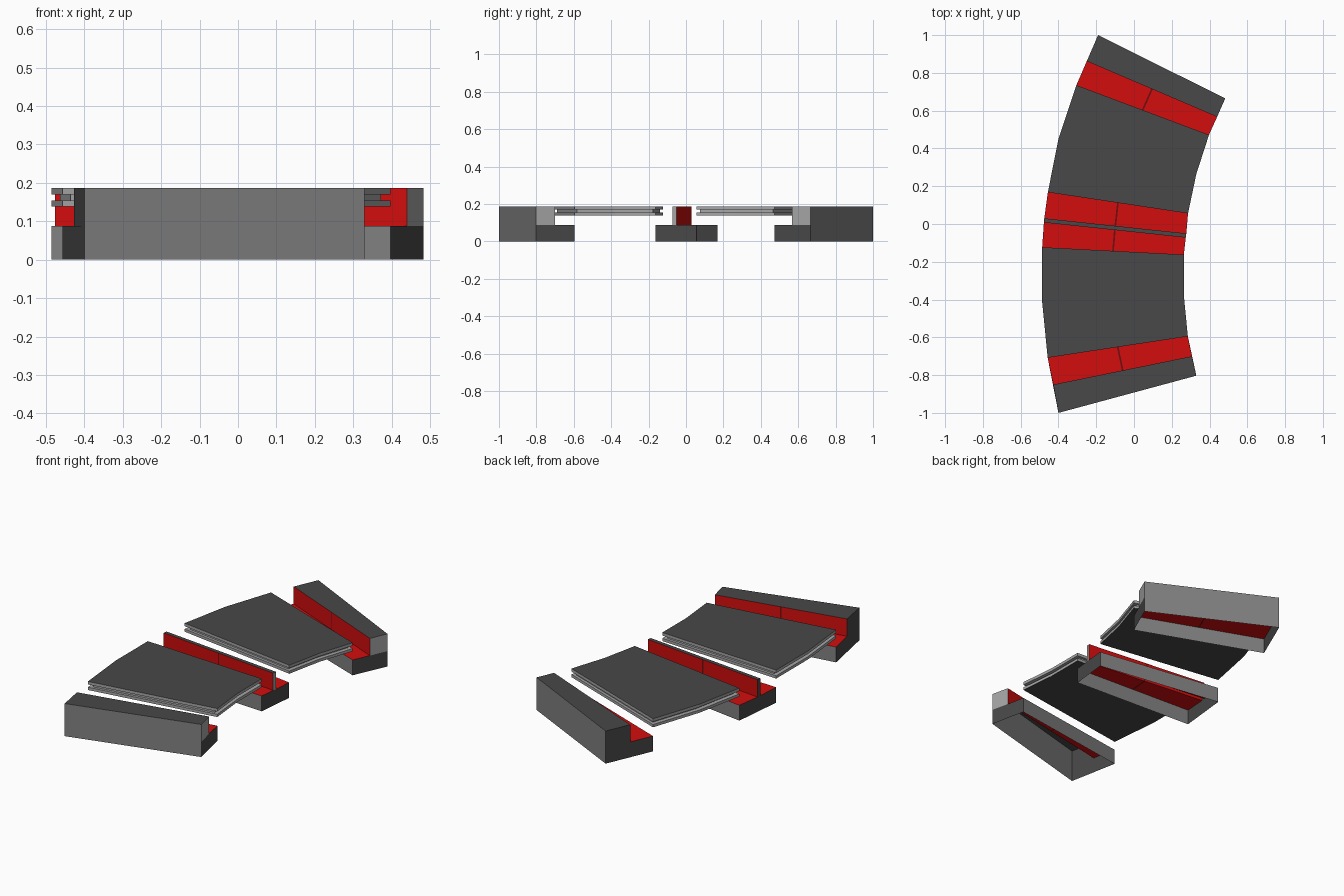
import bpy, bmesh
from mathutils import Vector

if "Cube" in bpy.data.objects:
    bpy.data.objects.remove(bpy.data.objects["Cube"])

def mat(name, c):
    m = bpy.data.materials.new(name)
    m.diffuse_color = (*c, 1)
    m.use_nodes = True
    m.node_tree.nodes["Principled BSDF"].inputs["Base Color"].default_value = m.diffuse_color
    return m

DARK, MID, LIGHT, RED, SEAM = range(5)
MATS = [mat("dark_grey", (0.065, 0.065, 0.065)), mat("mid_grey", (0.22, 0.22, 0.22)),
        mat("light_grey", (0.38, 0.38, 0.38)), mat("red", (0.65, 0.004, 0.004)),
        mat("dark_red", (0.16, 0.004, 0.004))]
TOP, LEDGE = 0.187, 0.088

def finish(name, bm):
    bmesh.ops.recalc_face_normals(bm, faces=bm.faces)
    me = bpy.data.meshes.new(name)
    bm.to_mesh(me)
    bm.free()
    for m in MATS:
        me.materials.append(m)
    ob = bpy.data.objects.new(name, me)
    bpy.context.collection.objects.link(ob)

def support(name, rails, colours, low, high):
    """Open-bottomed shell: rails run west to east, each (west, east, z)."""
    bm = bmesh.new()
    stations = [0, 0.494, 0.506, 1]          # the narrow strip is the seam in the red pads
    grid = []
    for w, e, z in rails:
        w, e = Vector((*w, z)), Vector((*e, z))
        grid.append([bm.verts.new(w.lerp(e, t)) for t in stations])
    for k, c in enumerate(colours):
        a, b = grid[k], grid[k + 1]
        for s in range(3):
            f = bm.faces.new((a[s], a[s + 1], b[s + 1], b[s]))
            f.material_index = SEAM if c == RED and s == 1 else c
    # end caps: base below, upstand above
    for end, up_col in ((0, DARK), (3, LIGHT)):
        bm.faces.new([grid[i][end] for i in low]).material_index = DARK
        bm.faces.new([grid[i][end] for i in high]).material_index = up_col
    finish(name, bm)

def abutment(name, back, wall, front):
    support(name, [(*back, 0), (*back, LEDGE), (*back, TOP), (*wall, TOP),
                   (*wall, LEDGE), (*front, LEDGE), (*front, 0)],
            [MID, MID, DARK, RED, RED, MID], (0, 1, 4, 5, 6), (1, 2, 3, 4))

# End abutments
abutment("north_abutment", ((-0.19, 1.0), (0.483, 0.665)),
         ((-0.25, 0.862), (0.44, 0.567)), ((-0.305, 0.735), (0.397, 0.472)))
abutment("south_abutment", ((-0.40, -1.0), (0.33, -0.803)),
         ((-0.427, -0.85), (0.307, -0.70)), ((-0.457, -0.708), (0.285, -0.595)))

# Middle pier with thin dividing upstand
S, N = ((-0.486, -0.123), (0.264, -0.162)), ((-0.456, 0.168), (0.286, 0.056))
WS, WN = ((-0.477, 0.008), (0.274, -0.072)), ((-0.475, 0.03), (0.277, -0.05))
support("middle_pier", [(*S, 0), (*S, LEDGE), (*WS, LEDGE), (*WS, TOP), (*WN, TOP),
                        (*WN, LEDGE), (*N, LEDGE), (*N, 0)],
        [MID, RED, RED, DARK, RED, RED, MID], (0, 1, 2, 5, 6, 7), (2, 3, 4, 5))

def deck(name, outline):
    """Curved slab with a groove running round its edge."""
    bm = bmesh.new()
    pts = [Vector(p) for p in outline]
    mid = sum(pts, Vector((0, 0))) / len(pts)
    layers = [(0.138, 1), (0.154, 1), (0.154, 0.94), (0.170, 0.94), (0.170, 1), (TOP, 1)]
    rings = [[bm.verts.new((*(mid + (p - mid) * s), z)) for p in pts] for z, s in layers]
    n = len(pts)
    for a, b in zip(rings, rings[1:]):
        for i in range(n):
            j = (i + 1) % n
            bm.faces.new((a[i], a[j], b[j], b[i])).material_index = LIGHT
    bm.faces.new(rings[0][::-1]).material_index = DARK
    bm.faces.new(rings[-1]).material_index = DARK
    finish(name, bm)

# Deck slabs
deck("north_deck", [(-0.305, 0.735), (-0.40, 0.45), (-0.456, 0.168),
                    (0.286, 0.056), (0.33, 0.265), (0.397, 0.472)])
deck("south_deck", [(-0.486, -0.123), (-0.486, -0.415), (-0.457, -0.708),
                    (0.285, -0.595), (0.264, -0.38), (0.264, -0.162)])
